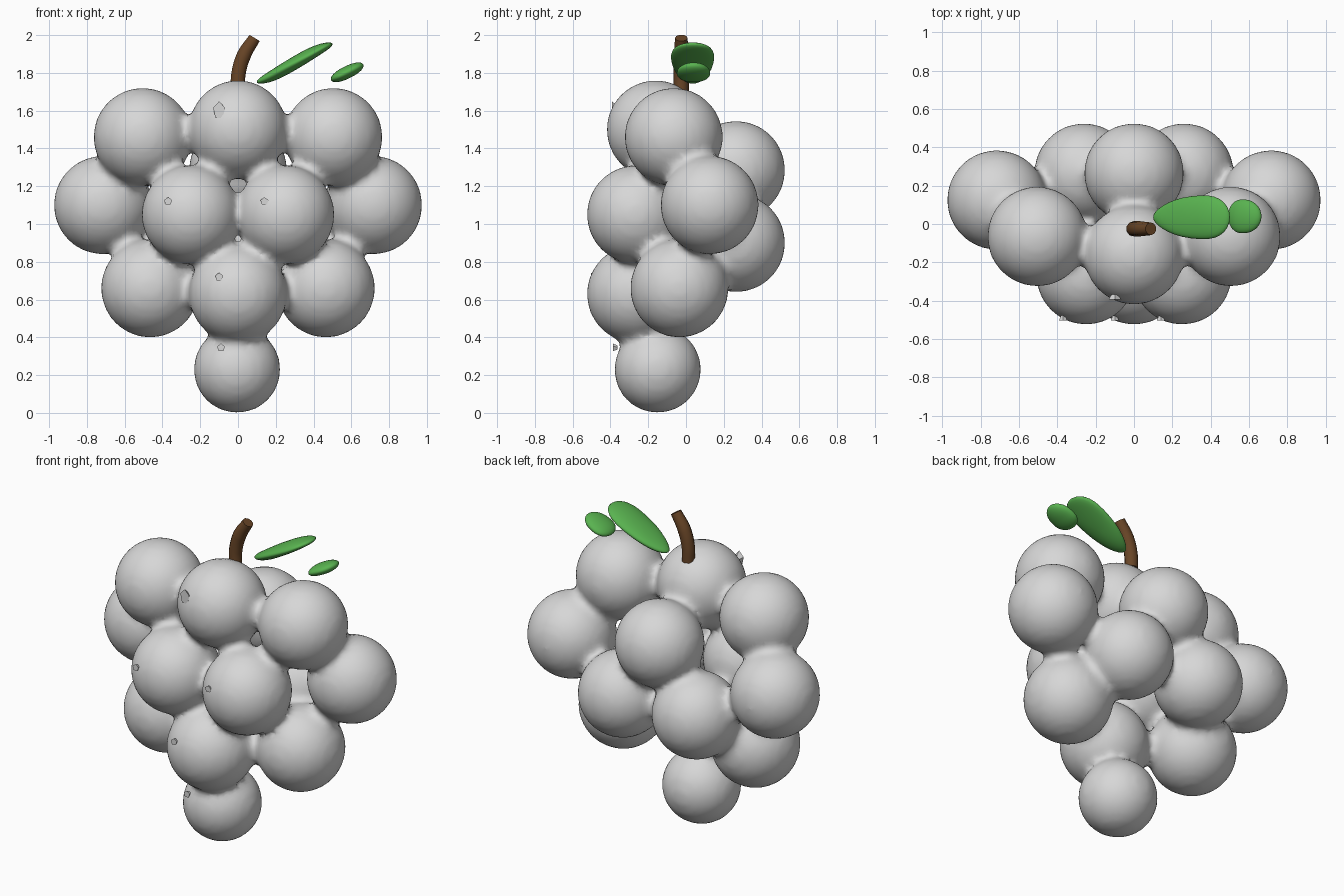
import bpy, bmesh, math
from mathutils import Vector, Matrix
from itertools import combinations

default = bpy.data.objects.get("Cube")
if default:
    bpy.data.objects.remove(default, do_unlink=True)


def material(name, rgb):
    mat = bpy.data.materials.new(name)
    mat.use_nodes = True
    mat.diffuse_color = (*rgb, 1)
    node = next(n for n in mat.node_tree.nodes if n.type == 'BSDF_PRINCIPLED')
    node.inputs["Base Color"].default_value = (*rgb, 1)
    return mat


GREY = material("berry grey", (0.68, 0.68, 0.68))
GREEN = material("leaf green", (0.10, 0.45, 0.08))
BROWN = material("stem brown", (0.14, 0.06, 0.02))


def make_object(name, bm, mat, smooth=True):
    mesh = bpy.data.meshes.new(name)
    bm.to_mesh(mesh)
    bm.free()
    for face in mesh.polygons:
        face.use_smooth = smooth
    mesh.materials.append(mat)
    obj = bpy.data.objects.new(name, mesh)
    bpy.context.collection.objects.link(obj)
    return obj


# Berry centres: on the middle plane, then mirrored pairs
R = 0.256
middle = [(-0.16, 1.50), (-0.265, 0.63), (0.265, 1.285)]
pairs = [(0.505, -0.065, 1.46), (0.715, 0.125, 1.10), (0.25, -0.265, 1.05),
         (0.465, -0.035, 0.66), (0.26, 0.265, 0.90)]
centres = [Vector((0, y, z)) for y, z in middle]
centres += [Vector((s * x, y, z)) for x, y, z in pairs for s in (-1, 1)]

bm = bmesh.new()
for c in centres:
    bmesh.ops.create_uvsphere(bm, u_segments=32, v_segments=20, radius=R + 0.005,
                              matrix=Matrix.Translation(c))
bottom = Vector((-0.005, -0.15, 0.23))
bmesh.ops.create_uvsphere(bm, u_segments=32, v_segments=20, radius=0.23,
                          matrix=Matrix.Translation(bottom))

# Soft webs where neighbouring berries almost touch
for a, b in combinations(centres, 2):
    d = b - a
    if 0.515 < d.length < 0.54:
        turn = d.to_track_quat('Z', 'Y').to_matrix().to_4x4()
        bmesh.ops.create_cone(bm, cap_ends=True, segments=20, radius1=0.09,
                              radius2=0.09, depth=d.length * 0.8,
                              matrix=Matrix.Translation((a + b) / 2) @ turn)
berries = make_object("berries", bm, GREY)
remesh = berries.modifiers.new("fuse", 'REMESH')
remesh.mode = 'VOXEL'
remesh.voxel_size = 0.024
remesh.use_smooth_shade = True
soften = berries.modifiers.new("soften", 'SMOOTH')
soften.factor = 0.5
soften.iterations = 6

# Small glint chips on the front berries
chips = [(-0.10, -0.38, 1.60, 1.5), (-0.37, -0.49, 1.12, 1), (0.14, -0.49, 1.12, 1),
         (-0.10, -0.49, 0.72, 1), (-0.09, -0.375, 0.345, 1)]
for i, (x, y, z, size) in enumerate(chips):
    bm = bmesh.new()
    place = Matrix.Translation((x, y, z)) @ Matrix.Rotation(math.radians(90), 4, 'X')
    bmesh.ops.create_cone(bm, cap_ends=True, segments=5, radius1=0.012 * size,
                          radius2=0.022 * size, depth=0.025,
                          matrix=place @ Matrix.Diagonal((1, size, 1, 1)))
    make_object(f"glint_{i + 1}", bm, GREY, smooth=False)

# Curved stem
curve = bpy.data.curves.new("stem", 'CURVE')
curve.dimensions = '3D'
curve.bevel_depth = 0.038
curve.bevel_resolution = 3
curve.use_fill_caps = True
path = [(0, 1.70), (0.002, 1.79), (0.03, 1.89), (0.088, 1.985)]
spline = curve.splines.new('BEZIER')
spline.bezier_points.add(len(path) - 1)
for point, (x, z) in zip(spline.bezier_points, path):
    point.co = (x, -0.025, z)
    point.handle_left_type = point.handle_right_type = 'AUTO'
    point.radius = 1.05 - 0.7 * max(0, z - 1.9) * 3
curve.materials.append(BROWN)
stem = bpy.data.objects.new("stem", curve)
bpy.context.collection.objects.link(stem)


# Thick leaves: flattened ellipsoids, broader toward the tip
def leaf(name, centre, half, tilt, flare, wave):
    bm = bmesh.new()
    bmesh.ops.create_uvsphere(bm, u_segments=32, v_segments=16, radius=1)
    for v in bm.verts:
        u, w, t = v.co
        blunt = math.copysign(abs(u) ** 0.85, u)
        v.co = (half[0] * blunt, half[1] * w * (1 + flare * u),
                half[2] * t + wave * math.sin(3 * u) * (1 - w * w))
    bm.transform(Matrix.Translation(centre) @ Matrix.Rotation(-math.radians(tilt), 4, 'Y'))
    make_object(name, bm, GREEN)


leaf("large_leaf", (0.30, 0.035, 1.852), (0.225, 0.11, 0.034), 27, 0.3, 0.006)
leaf("small_leaf", (0.578, 0.04, 1.803), (0.095, 0.088, 0.033), 26, -0.1, 0)
